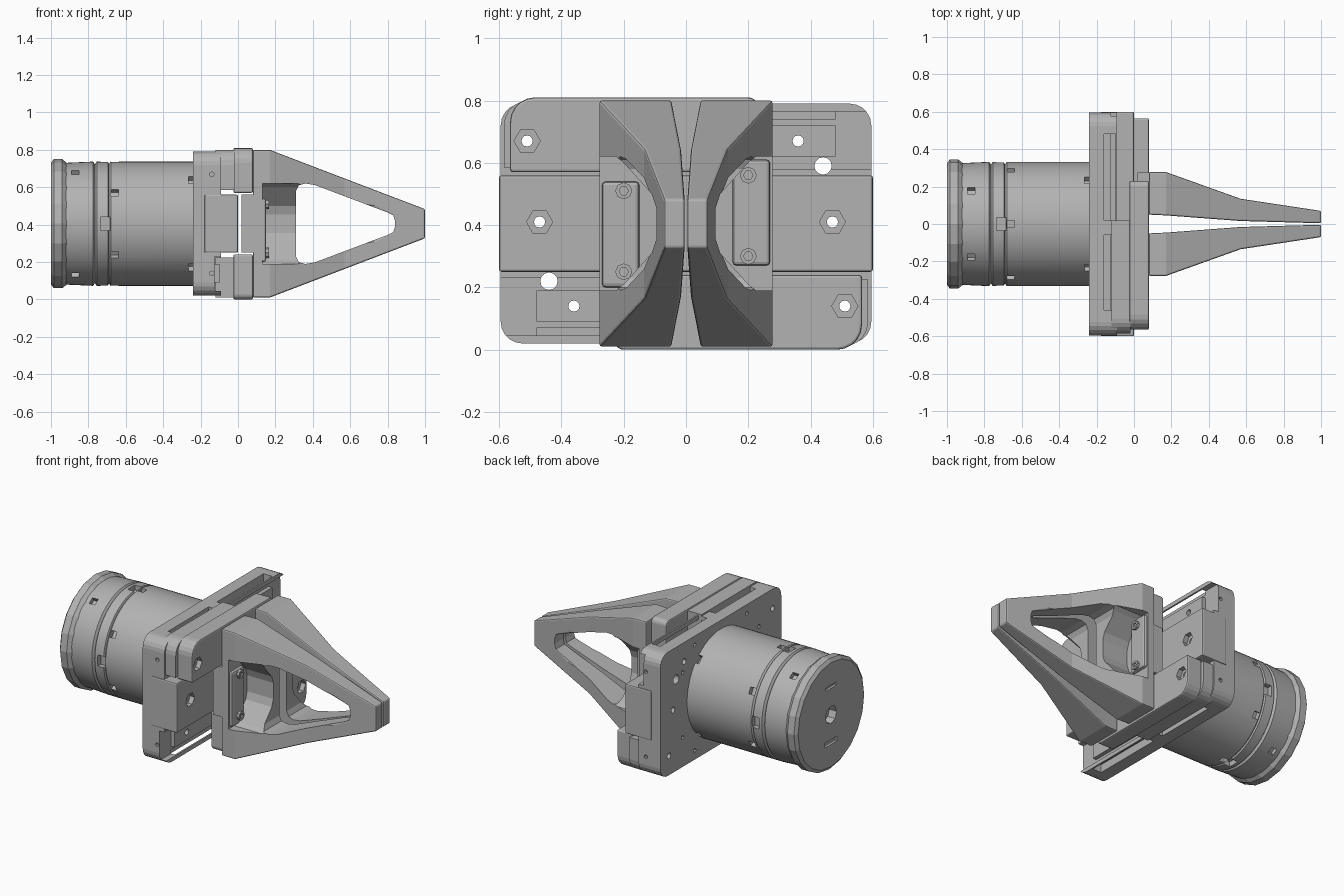
import bpy, bmesh, math
from mathutils import Vector, Matrix

MID = 0.405  # height of the long axis
if "Cube" in bpy.data.objects:
    bpy.data.objects.remove(bpy.data.objects["Cube"], do_unlink=True)

grey = bpy.data.materials.new("machined grey")
grey.use_nodes = True
grey.diffuse_color = (0.45, 0.45, 0.45, 1)
grey.node_tree.nodes["Principled BSDF"].inputs["Base Color"].default_value = (0.45, 0.45, 0.45, 1)


def finish(name, bm):
    bmesh.ops.recalc_face_normals(bm, faces=bm.faces)
    me = bpy.data.meshes.new(name)
    bm.to_mesh(me)
    bm.free()
    me.materials.append(grey)
    ob = bpy.data.objects.new(name, me)
    bpy.context.collection.objects.link(ob)
    return ob


def loft(name, rings):
    """Closed solid through matching rings of points."""
    bm = bmesh.new()
    rows = [[bm.verts.new(p) for p in ring] for ring in rings]
    n = len(rows[0])
    for a, b in zip(rows, rows[1:]):
        for i in range(n):
            bm.faces.new((a[i], a[(i + 1) % n], b[(i + 1) % n], b[i]))
    bm.faces.new(rows[0])
    bm.faces.new(rows[-1])
    return finish(name, bm)


def prism(name, pts, axis, lo, hi):
    """Extrude a flat outline along one axis."""
    def place(p, t):
        q = list(p)
        q.insert("xyz".index(axis), t)
        return q
    return loft(name, [[place(p, t) for p in pts] for t in (lo, hi)])


def box(name, x, y, z):
    return prism(name, [(y[0], z[0]), (y[1], z[0]), (y[1], z[1]), (y[0], z[1])], "x", *x)


def rounded(y, z, radii):
    """Rectangle outline, corner radii from lower left, anticlockwise."""
    pts = []
    corners = [(y[0], z[0], 1, 1), (y[1], z[0], -1, 1), (y[1], z[1], -1, -1), (y[0], z[1], 1, -1)]
    for k, ((cy, cz, sy, sz), r) in enumerate(zip(corners, radii)):
        if not r:
            pts.append((cy, cz))
            continue
        for s in range(6):
            a = math.pi + math.pi / 2 * (k + s / 5)
            pts.append((cy + sy * r + r * math.cos(a), cz + sz * r + r * math.sin(a)))
    return pts


def rod(name, x, y, z, r, sides=16):
    ring = [(y + r * math.cos(math.tau * i / sides), z + r * math.sin(math.tau * i / sides)) for i in range(sides)]
    return prism(name, ring, "x", *x)


def bake(ob):
    dg = bpy.context.evaluated_depsgraph_get()
    me = bpy.data.meshes.new_from_object(ob.evaluated_get(dg))
    ob.modifiers.clear()
    ob.data = me


def cut(ob, cutters):
    for c in cutters:
        m = ob.modifiers.new("cut", "BOOLEAN")
        m.object, m.operation, m.solver = c, "DIFFERENCE", "EXACT"
    bake(ob)
    for c in cutters:
        bpy.data.objects.remove(c, do_unlink=True)


def soften(ob, width):
    m = ob.modifiers.new("edge", "BEVEL")
    m.width, m.segments, m.limit_method, m.angle_limit = width, 2, "ANGLE", math.radians(40)
    bake(ob)


HALF_TURN = Matrix.Translation((0, 0, MID)) @ Matrix.Rotation(math.pi, 4, "X") @ Matrix.Translation((0, 0, -MID))


def twin(ob, name):
    """Copy a part half a turn about the long axis."""
    other = ob.copy()
    other.data = ob.data.copy()
    other.data.transform(HALF_TURN)
    other.name = name
    bpy.context.collection.objects.link(other)
    return other


def smooth(ob, angle=30):
    bpy.ops.object.select_all(action="DESELECT")
    ob.select_set(True)
    bpy.context.view_layer.objects.active = ob
    bpy.ops.object.shade_smooth_by_angle(angle=math.radians(angle))


# Actuator barrel: turned profile with a groove either side of the collar
def turned(name, profile, sides):
    return loft(name, [[(x, r * math.cos(math.tau * i / sides), MID + r * math.sin(math.tau * i / sides))
                        for i in range(sides)] for x, r in profile])


barrel = turned("barrel", [(-0.93, 0.325), (-0.775, 0.332), (-0.765, 0.318), (-0.755, 0.332), (-0.695, 0.332),
                           (-0.69, 0.322), (-0.68, 0.332), (-0.24, 0.332), (-0.2, 0.332)], 64)
cap = turned("end_cap", [(-1.0, 0.325), (-0.985, 0.345), (-0.94, 0.345), (-0.915, 0.325), (-0.9, 0.3)], 20)


def notch(x, angle, width, height):
    c = box("cutter", (x - width / 2, x + width / 2), (0.3, 0.4), (MID - height / 2, MID + height / 2))
    c.data.transform(Matrix.Translation((0, 0, MID)) @ Matrix.Rotation(math.radians(angle), 4, "X")
                     @ Matrix.Translation((0, 0, -MID)))
    return c


notches = [notch(-0.71, 90 * k, 0.05, 0.07) for k in range(4)]
notches += [notch(-0.66, 30 + 60 * k, 0.04, 0.04) for k in range(6)]
notches += [notch(-0.25, 45 + 90 * k, 0.03, 0.05) for k in range(4)]
notches += [notch(-0.87, 57 + 66 * k, 0.04, 0.04) for k in (0, 1, 180 / 66, 246 / 66)]
cut(barrel, notches)
cut(cap, [rod("cutter", (-1.1, -0.95), 0, MID, 0.055, 8),
          box("cutter", (-1.1, -0.985), (-0.06, 0.06), (0.22, 0.25)),
          box("cutter", (-1.1, -0.985), (-0.05, 0.05), (0.57, 0.59))])
smooth(barrel)

# Base housing with end walls, side slots and small screw holes
base = prism("base_housing", rounded((-0.595, 0.595), (0.02, 0.79), [0.07] * 4), "x", -0.24, -0.09)
cutters = [box("cutter", (-0.125, 0), (-0.53, 0.6), (0.58, 0.765)),
           box("cutter", (-0.125, 0), (-0.6, 0.53), (0.045, 0.23)),
           box("cutter", (-0.16, -0.1), (0.02, 0.48), (0.74, 0.9)),
           box("cutter", (-0.16, -0.1), (-0.46, -0.06), (0.74, 0.9)),
           box("cutter", (-0.16, -0.1), (0.06, 0.46), (-0.1, 0.07)),
           box("cutter", (-0.16, -0.1), (-0.48, -0.02), (-0.1, 0.07))]
for s in (-1, 1):
    for z in (0.14, 0.67):
        c = rod("cutter", (-0.03, 0.03), 0, 0, 0.012, 8)
        c.data.transform(Matrix.Translation((-0.14, s * 0.6, z)) @ Matrix.Rotation(math.pi / 2, 4, "Z"))
        cutters.append(c)
    for a in (20, 50, 130, 160):
        cutters.append(rod("cutter", (-0.3, -0.22), 0.4 * math.cos(math.radians(a)),
                           MID + s * 0.3 * math.sin(math.radians(a)) + s * 0.1, 0.013, 8))
cut(base, cutters)

# Fixed guide block across the middle, sliding bars above and below it
guide = box("guide_block", (-0.18, 0.0), (-0.6, 0.6), (0.25, 0.56))
soften(guide, 0.008)
slider = prism("upper_slider", rounded((-0.585, 0.02), (0.585, 0.8), [0, 0, 0, 0.08]), "x", -0.12, -0.02)
carriage = prism("upper_carriage", rounded((-0.565, 0.23), (0.57, 0.81), [0.01, 0.01, 0.03, 0.08]), "x", -0.025, 0.08)
soften(carriage, 0.008)
bearing = box("upper_bearing_plate", (-0.13, -0.1), (0.02, 0.48), (0.62, 0.72))

# Bolt holes running through the whole stack, with hex recesses
def drill(ob, y, z, r, face=None):
    tools = [rod("cutter", (-0.4, 0.2), y, z, r, 12)]
    if face is not None:
        tools.append(rod("cutter", (face - 0.03, face + 0.1), y, z, 0.042, 6))
    cut(ob, tools)


for y in (-0.47, 0.47):
    drill(guide, y, 0.41, 0.018, 0.0)
    drill(base, y, 0.41, 0.018)
drill(slider, -0.51, 0.67, 0.018)
drill(carriage, -0.51, 0.67, 0.018, 0.08)
drill(bearing, 0.36, 0.67, 0.018)
for s in (1, -1):
    for y, z, r in ((-0.51, 0.265, 0.018), (0.36, 0.265, 0.018), (0.44, 0.185, 0.028)):
        drill(base, s * y, MID + s * z, r)
for part, word in ((slider, "slider"), (carriage, "carriage"), (bearing, "bearing_plate")):
    twin(part, "lower_" + word)

# Finger: tapered wedge with a side window and an outer pocket
stations = [(0.08, 0.05, 0.278, 0.395), (0.17, 0.046, 0.278, 0.395),
            (0.57, 0.016, 0.135, 0.242), (1.0, 0.004, 0.07, 0.078)]
finger = loft("left_finger", [[(x, a, MID - h), (x, b, MID - h), (x, b, MID + h), (x, a, MID + h)]
                              for x, a, b, h in stations])
soften(finger, 0.008)
upper = [(0.31, 0.58), (0.325, 0.61), (0.36, 0.62), (0.41, 0.612), (0.8, 0.465), (0.83, 0.45), (0.84, 0.42)]
window = upper + [(x, 2 * MID - z) for x, z in reversed(upper)]
rim = [(0.4, 0.62), (0.225, 0.62), (0.2, 0.6), (0.11, 0.5), (0.095, 0.455)]
pocket = rim + [(y, 2 * MID - z) for y, z in reversed(rim)]
cut(finger, [prism("cutter", window, "y", -0.1, 0.4), prism("cutter", pocket, "x", 0.13, 1.2)])
twin(finger, "right_finger")

# Finger mounting block, screw pad and screw heads
mount = box("left_finger_mount", (0.02, 0.1), (0.05, 0.275), (0.25, 0.56))
pad = box("left_screw_pad", (0.12, 0.15), (0.15, 0.27), (0.27, 0.61))
soften(pad, 0.012)
twin(mount, "right_finger_mount")
twin(pad, "right_screw_pad")
for k, z in enumerate((0.3, 0.56)):
    screw = rod("left_screw_%d" % (k + 1), (0.14, 0.165), 0.2, z, 0.027, 8)
    cut(screw, [rod("cutter", (0.155, 0.2), 0.2, z, 0.015, 6)])
    twin(screw, "right_screw_%d" % (k + 1))
